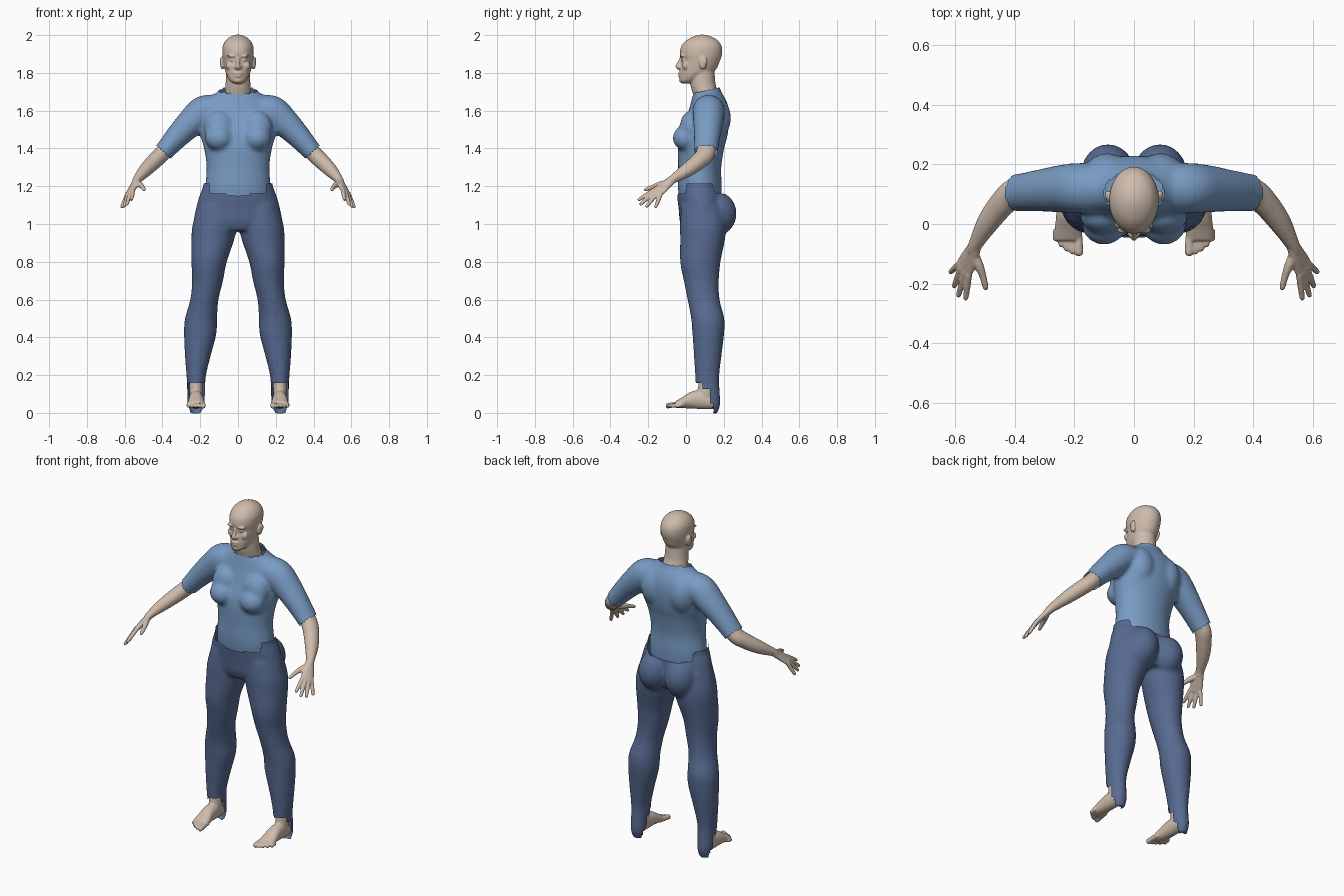
import bpy, bmesh, math
from mathutils import Vector, Matrix

X, Y, UP = Vector((1, 0, 0)), Vector((0, 1, 0)), Vector((0, 0, 1))


def material(name, rgb):
    m = bpy.data.materials.new(name)
    m.diffuse_color = (*rgb, 1)
    return m


skin = material("skin", (0.62, 0.50, 0.41))
blue = material("shirt_blue", (0.19, 0.33, 0.55))
navy = material("trouser_navy", (0.095, 0.145, 0.28))


def spline(pts, steps=5):
    """Catmull-Rom through rows of (x, y, z, ru, rv)."""
    out = []
    for i in range(len(pts) - 1):
        a, b, c, d = (pts[max(0, min(len(pts) - 1, i + k))] for k in (-1, 0, 1, 2))
        for s in range(steps):
            t = s / steps
            out.append([0.5 * (2 * q + (r - p) * t + (2 * p - 5 * q + 4 * r - w) * t * t
                               + (3 * q - p - 3 * r + w) * t ** 3)
                        for p, q, r, w in zip(a, b, c, d)])
    return out + [list(pts[-1])]


def loft(bm, pts, ref=X, axis=None, sides=(1,), n=28):
    """Closed tube of ellipses; ru lies along ref, rv across it."""
    rows = spline(pts)
    for s in sides:
        rings = []
        for i, row in enumerate(rows):
            p = Vector(row[:3])
            t = axis or (Vector(rows[min(i + 1, len(rows) - 1)][:3])
                         - Vector(rows[max(i - 1, 0)][:3])).normalized()
            u = (ref - t * ref.dot(t)).normalized()
            v = t.cross(u)
            ring = []
            for k in range(n):
                a = math.tau * k / n
                q = p + u * max(row[3], .002) * math.cos(a) + v * max(row[4], .002) * math.sin(a)
                ring.append(bm.verts.new((q.x * s, q.y, q.z)))
            rings.append(ring)
        for r0, r1 in zip(rings, rings[1:]):
            for k in range(n):
                bm.faces.new((r0[k], r0[(k + 1) % n], r1[(k + 1) % n], r1[k]))
        bm.faces.new(rings[0][::-1])
        bm.faces.new(rings[-1])


def ball(bm, c, r, sides=(1, -1)):
    for s in sides:
        m = Matrix.Translation((c[0] * s, c[1], c[2])) @ Matrix.Diagonal((*r, 1))
        bmesh.ops.create_uvsphere(bm, u_segments=24, v_segments=16, radius=1, matrix=m)


def finish(name, bm, mat, voxel, smooth, cut=None):
    """Fuse the overlapping volumes, soften, and trim faces beyond a hem."""
    bmesh.ops.recalc_face_normals(bm, faces=bm.faces)
    me = bpy.data.meshes.new(name)
    bm.to_mesh(me)
    bm.free()
    ob = bpy.data.objects.new(name, me)
    bpy.context.collection.objects.link(ob)
    rm = ob.modifiers.new("fuse", 'REMESH')
    rm.mode, rm.voxel_size = 'VOXEL', voxel
    sm = ob.modifiers.new("soften", 'SMOOTH')
    sm.factor, sm.iterations = 0.5, smooth
    bpy.context.view_layer.update()
    dg = bpy.context.evaluated_depsgraph_get()
    fused = bpy.data.meshes.new_from_object(ob.evaluated_get(dg))
    ob.modifiers.clear()
    ob.data = fused
    b = bmesh.new()
    b.from_mesh(fused)
    if cut:
        bmesh.ops.delete(b, geom=[f for f in b.faces if cut(f.calc_center_median())],
                         context='FACES')
    for f in b.faces:
        f.smooth = True
        f.material_index = 0
    b.to_mesh(fused)
    b.free()
    fused.materials.clear()
    fused.materials.append(mat)


BOTH = (1, -1)

# Shirt: torso, chest, shoulder blades and short sleeves
bm = bmesh.new()
loft(bm, [(0, .076, 1.12, .172, .110), (0, .073, 1.2, .173, .116), (0, .0725, 1.3, .166, .114),
          (0, .08, 1.4, .18, .122), (0, .095, 1.47, .2, .125), (0, .114, 1.55, .215, .115),
          (0, .122, 1.62, .2, .102), (0, .119, 1.67, .15, .086), (0, .112, 1.71, .098, .07),
          (0, .108, 1.76, .078, .068)], axis=UP, n=48)
ball(bm, (.1, .0, 1.455), (.075, .07, .068))
ball(bm, (.1, .025, 1.51), (.08, .058, .09))
ball(bm, (.09, .15, 1.56), (.085, .088, .12))
loft(bm, [(.1, .12, 1.595, .085, .085), (.18, .12, 1.593, .085, .087), (.245, .118, 1.54, .08, .077),
          (.32, .112, 1.465, .07, .064), (.395, .105, 1.38, .062, .052),
          (.44, .1, 1.33, .06, .05)], ref=Y, sides=BOTH)


def shirt_cut(p):
    sleeve = abs(p.x) > .3 and (abs(p.x) - .395) - (p.z - 1.38) > 0
    return sleeve or p.z > 1.69 + .25 * (p.y - .04)


finish("shirt", bm, blue, .011, 6, shirt_cut)

# Trousers: hips, seat and legs
bm = bmesh.new()
loft(bm, [(0, .073, 1.26, .18, .124), (0, .073, 1.2, .185, .122), (0, .079, 1.15, .204, .126),
          (0, .084, 1.08, .223, .123), (0, .086, 1.01, .235, .118), (0, .086, .965, .215, .1)],
     axis=UP, n=48)
ball(bm, (.087, .165, 1.055), (.092, .103, .115))
loft(bm, [(.11, .085, 1.1, .1, .11), (.122, .09, 1.0, .118, .122), (.133, .088, .92, .114, .119),
          (.153, .076, .8, .094, .107), (.161, .081, .7, .082, .093), (.178, .093, .6, .075, .085),
          (.196, .115, .5, .085, .088), (.2, .118, .42, .086, .084), (.213, .115, .3, .068, .073),
          (.221, .112, .2, .052, .064), (.222, .115, .13, .048, .062), (.223, .125, .05, .045, .057),
          (.223, .128, -.004, .032, .038)], axis=UP, sides=BOTH)


def trouser_cut(p):
    if p.z > .5:
        return p.z > (1.215 if abs(p.x) > .15 else 1.153 + .6 * p.x ** 2)
    return p.z < (.155 if p.y < .09 else .13 if p.y < .125 else .055 if p.y < .143 else -1)


finish("trousers", bm, navy, .011, 5, trouser_cut)

# Head: neck, skull, jaw and facial features
bm = bmesh.new()
loft(bm, [(0, .115, 1.62, .072, .06), (0, .107, 1.68, .072, .068), (0, .09, 1.74, .066, .067),
          (0, .085, 1.81, .062, .066)], axis=UP)
loft(bm, [(0, .0, 1.744, .02, .02), (0, .013, 1.758, .042, .046), (0, .043, 1.79, .061, .077),
          (0, .064, 1.82, .07, .096), (0, .078, 1.865, .079, .102), (0, .079, 1.9, .083, .112),
          (0, .082, 1.94, .081, .107), (0, .085, 1.972, .065, .083), (0, .085, 1.992, .04, .048),
          (0, .085, 2.002, .013, .015)], axis=UP, n=40)
loft(bm, [(0, -.022, 1.885, .009, .008), (0, -.032, 1.86, .009, .01), (0, -.044, 1.834, .013, .012),
          (0, -.036, 1.823, .011, .008)], sides=(1,), n=16)
ball(bm, (.014, -.032, 1.83), (.009, .011, .008))
ball(bm, (.033, -.02, 1.889), (.025, .013, .007))
ball(bm, (.032, -.0145, 1.868), (.015, .01, .008))
ball(bm, (.043, -.002, 1.838), (.022, .018, .022))
ball(bm, (0, -.031, 1.797), (.025, .012, .0065), (1,))
ball(bm, (0, -.03, 1.783), (.021, .012, .007), (1,))
ball(bm, (0, -.022, 1.76), (.02, .014, .014), (1,))
ball(bm, (.083, .09, 1.852), (.012, .02, .034))
ball(bm, (.09, .098, 1.862), (.007, .016, .022))
finish("head", bm, skin, .005, 3)

# Arms with palms, fingers and thumbs
bm = bmesh.new()
loft(bm, [(.3, .11, 1.49, .05, .045), (.395, .105, 1.38, .05, .043), (.44, .07, 1.335, .045, .042),
          (.49, .005, 1.285, .038, .036), (.53, -.065, 1.24, .024, .024),
          (.542, -.09, 1.22, .022, .021)], ref=Y, sides=BOTH)
across = Vector((-.037, -.055, .02)).normalized()
loft(bm, [(.53, -.065, 1.24, .022, .02), (.545, -.1, 1.213, .03, .018), (.562, -.135, 1.183, .037, .015),
          (.576, -.165, 1.158, .036, .012)], ref=across, sides=BOTH)
fingers = [((.556, -.185, 1.171), (.565, -.255, 1.125)), ((.571, -.175, 1.162), (.59, -.245, 1.1)),
           ((.583, -.157, 1.155), (.605, -.213, 1.088)), ((.59, -.137, 1.15), (.617, -.163, 1.085))]
for base, tip in fingers:
    a, b = Vector(base), Vector(tip)
    loft(bm, [(*a.lerp(b, t), r, r) for t, r in
              ((-.25, .011), (.3, .011), (.7, .0098), (.93, .0085), (1, .004))], sides=BOTH, n=14)
loft(bm, [(.542, -.09, 1.22, .016, .016), (.522, -.135, 1.21, .016, .016), (.507, -.175, 1.197, .012, .012),
          (.498, -.213, 1.182, .0095, .0095), (.496, -.222, 1.178, .004, .004)], sides=BOTH, n=16)
finish("arms_and_hands", bm, skin, .0045, 2)

# Feet with ankles and toes
bm = bmesh.new()
loft(bm, [(.222, .11, .24, .038, .043), (.222, .11, .15, .036, .044), (.222, .1, .08, .034, .046)],
     axis=UP, sides=BOTH)
loft(bm, [(.222, .163, .05, .02, .024), (.222, .14, .056, .032, .035), (.222, .09, .07, .036, .05),
          (.222, .03, .068, .039, .045), (.221, -.02, .054, .045, .029),
          (.221, -.055, .044, .045, .018)], axis=-Y, sides=BOTH)
for i, tip in enumerate((-.107, -.102, -.092, -.077, -.058)):
    x, r = .188 + .0185 * i - (.003 if i == 0 else 0), .0145 if i == 0 else .0105
    loft(bm, [(x + .004, -.02, .046, r, r), (x, tip + .03, .041, r, r),
              (x, tip + .008, .037, r, r), (x, tip, .036, r * .5, r * .5)], sides=BOTH, n=14)
finish("feet", bm, skin, .005, 2)
